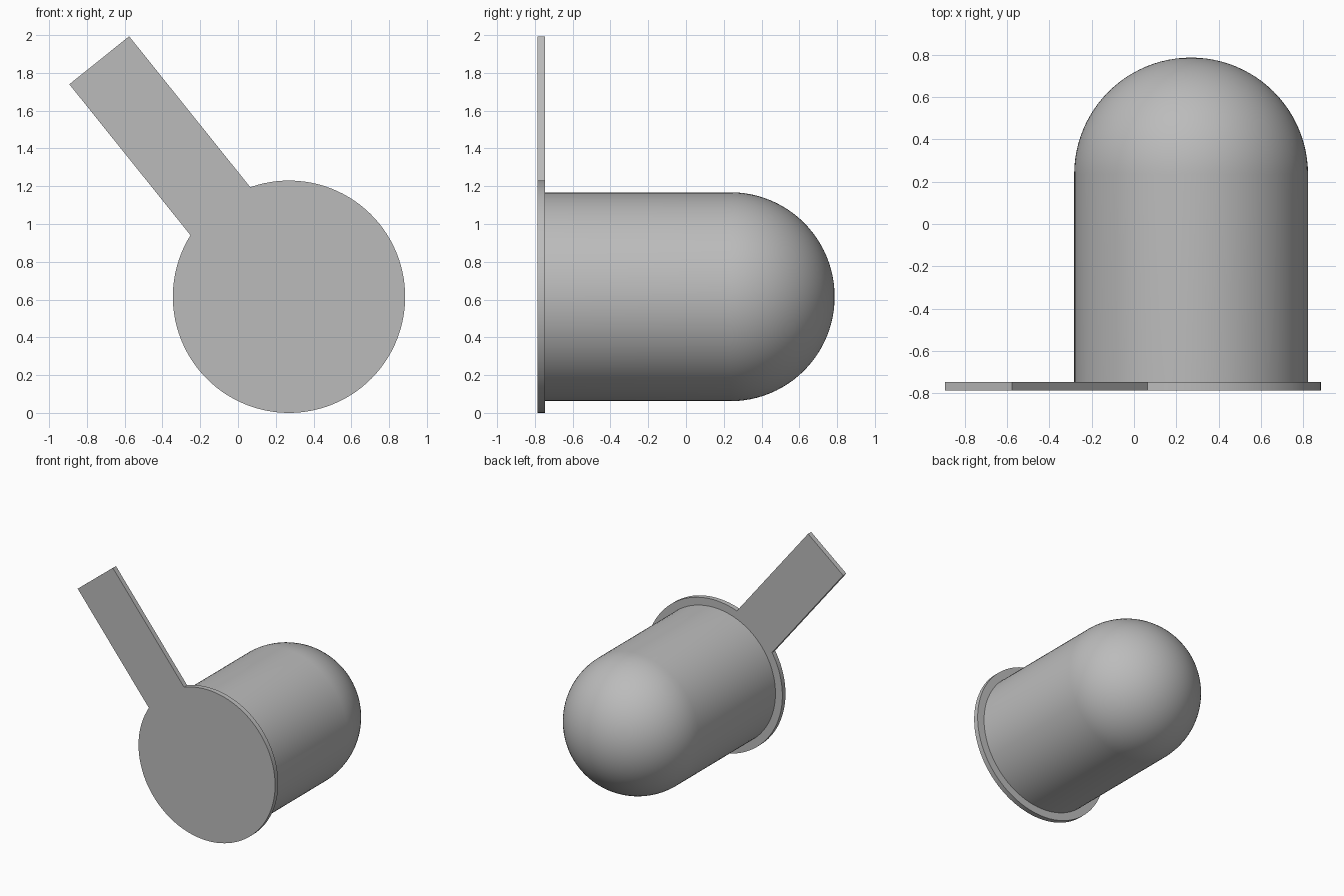
import bpy, bmesh, math
from mathutils import Matrix, Vector

if "Cube" in bpy.data.objects:
    bpy.data.objects.remove(bpy.data.objects["Cube"])

CX, CZ = 0.27, 0.615           # axis of the body
DISC_R, BODY_R = 0.615, 0.553
FRONT, PLATE_BACK, DOME_START, DOME_LEN = -0.787, -0.747, 0.235, 0.552
ARM_LEN, ARM_HALF = 1.605, 0.203
SEGMENTS = 96

grey = bpy.data.materials.new("plain grey")
grey.use_nodes = True
colour = (0.5, 0.5, 0.5, 1)
grey.diffuse_color = colour
grey.node_tree.nodes["Principled BSDF"].inputs["Base Color"].default_value = colour


def finish(bm, name):
    bmesh.ops.recalc_face_normals(bm, faces=bm.faces)
    mesh = bpy.data.meshes.new(name)
    bm.to_mesh(mesh)
    bm.free()
    mesh.materials.append(grey)
    obj = bpy.data.objects.new(name, mesh)
    bpy.context.collection.objects.link(obj)
    bpy.ops.object.select_all(action="DESELECT")
    obj.select_set(True)
    bpy.context.view_layer.objects.active = obj
    bpy.ops.object.shade_smooth_by_angle(angle=math.radians(30))
    return obj


# Flat disc and arm, one outline: arc around the disc, then out along the arm
along = Vector((-0.626, 0.78)).normalized()
side = Vector((along.y, -along.x))
join = math.asin(ARM_HALF / DISC_R)
outline = []
for i in range(SEGMENTS + 1):
    a = join + (math.tau - 2 * join) * i / SEGMENTS
    outline.append(DISC_R * (along * math.cos(a) + side * math.sin(a)))
outline += [along * ARM_LEN - side * ARM_HALF, along * ARM_LEN + side * ARM_HALF]

bm = bmesh.new()
face = bm.faces.new([bm.verts.new((CX + p.x, FRONT, CZ + p.y)) for p in outline])
extruded = bmesh.ops.extrude_face_region(bm, geom=[face])
moved = [v for v in extruded["geom"] if isinstance(v, bmesh.types.BMVert)]
bmesh.ops.translate(bm, vec=(0, PLATE_BACK - FRONT, 0), verts=moved)
finish(bm, "disc_with_arm")

# Round body with a domed back, spun from a half profile
profile = [(0, FRONT + 0.01), (BODY_R, FRONT + 0.01), (BODY_R, DOME_START)]
STEPS = 24
for i in range(1, STEPS + 1):
    a = math.pi / 2 * i / STEPS
    profile.append((BODY_R * math.cos(a), DOME_START + DOME_LEN * math.sin(a)))

bm = bmesh.new()
verts = [bm.verts.new((CX + r, y, CZ)) for r, y in profile]
edges = [bm.edges.new(pair) for pair in zip(verts, verts[1:])]
bmesh.ops.spin(bm, geom=verts + edges, cent=(CX, 0, CZ), axis=(0, 1, 0),
               angle=math.tau, steps=SEGMENTS, use_duplicate=False)
bmesh.ops.remove_doubles(bm, verts=bm.verts, dist=0.0005)
finish(bm, "domed_body")
